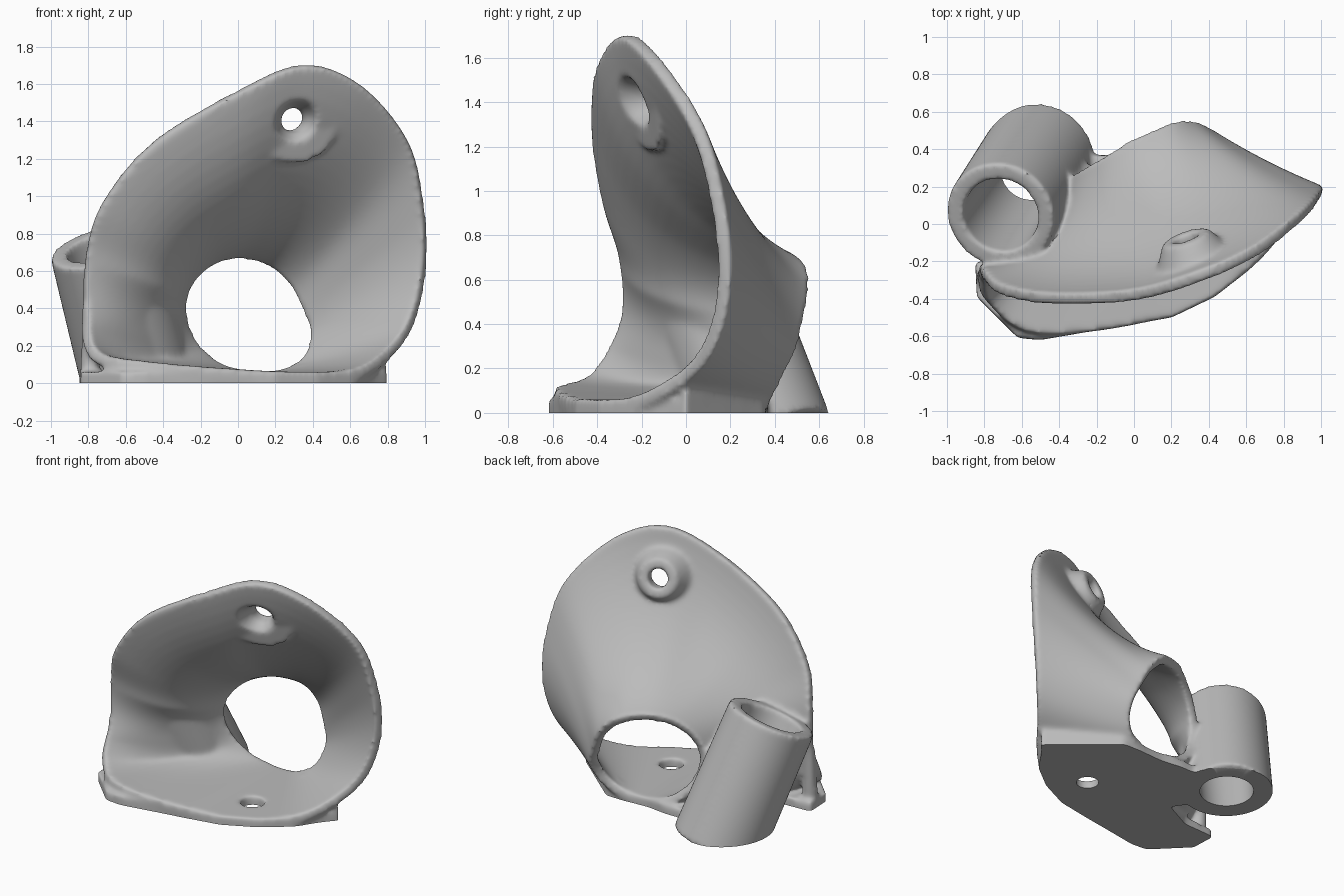
import bpy
import bmesh
from mathutils import Vector, Matrix

if "Cube" in bpy.data.objects:
    bpy.data.objects.remove(bpy.data.objects["Cube"], do_unlink=True)

metal = bpy.data.materials.new("plain grey metal")
metal.use_nodes = True
metal.diffuse_color = (0.5, 0.5, 0.5, 1)
metal.node_tree.nodes["Principled BSDF"].inputs["Base Color"].default_value = (0.5, 0.5, 0.5, 1)


def make_object(name, bm):
    bmesh.ops.recalc_face_normals(bm, faces=bm.faces)
    mesh = bpy.data.meshes.new(name)
    bm.to_mesh(mesh)
    bm.free()
    obj = bpy.data.objects.new(name, mesh)
    bpy.context.collection.objects.link(obj)
    return obj


def modify(obj, kind, **settings):
    """Add one modifier and apply it straight away."""
    modifier = obj.modifiers.new(kind.lower(), kind)
    for key, value in settings.items():
        setattr(modifier, key, value)
    graph = bpy.context.evaluated_depsgraph_get()
    mesh = bpy.data.meshes.new_from_object(obj.evaluated_get(graph))
    obj.modifiers.clear()
    obj.data = mesh


def rod(name, start, end, r_start, r_end):
    """Closed tapered cylinder running between two points."""
    start, end = Vector(start), Vector(end)
    axis = end - start
    turn = axis.to_track_quat('Z', 'Y').to_matrix().to_4x4()
    bm = bmesh.new()
    bmesh.ops.create_cone(bm, cap_ends=True, segments=48, radius1=r_start, radius2=r_end,
                          depth=axis.length,
                          matrix=Matrix.Translation((start + end) / 2) @ turn)
    return make_object(name, bm)


def prism(name, outline, low, high):
    """Extrude a plan outline vertically."""
    bm = bmesh.new()
    face = bm.faces.new([bm.verts.new((x, y, low)) for x, y in outline])
    top = bmesh.ops.extrude_face_region(bm, geom=[face], use_keep_orig=True)["geom"]
    bmesh.ops.translate(bm, vec=(0, 0, high - low),
                        verts=[v for v in top if isinstance(v, bmesh.types.BMVert)])
    return make_object(name, bm)


def closed_spline(points, steps):
    """Smooth closed loop through the points (Catmull-Rom)."""
    pts = [Vector(p) for p in points]
    n = len(pts)
    loop = []
    for i in range(n):
        a, b, c, d = (pts[(i + k) % n] for k in (-1, 0, 1, 2))
        for s in range(steps):
            t = s / steps
            loop.append(b + (c - a) * (t / 2)
                        + (2 * a - 5 * b + 4 * c - d) * (t * t / 2)
                        + (3 * b - a - 3 * c + d) * (t ** 3 / 2))
    return loop


# Flared shell: outer rim and the matching edge of the rear opening
rim = [(.35, -.28, 1.7), (.66, -.14, 1.59), (.91, .05, 1.29), (.99, .14, .95),
       (1, .17, .65), (.95, .13, .38), (.84, .01, .19), (.62, -.24, .045),
       (.2, -.49, .03), (-.5, -.59, .085), (-.78, -.42, .16), (-.82, -.27, .42),
       (-.81, -.27, .7), (-.72, -.35, .97), (-.45, -.4, 1.29), (0, -.38, 1.56)]
opening = [(.08, .48, .68), (.2, .53, .63), (.3, .53, .52), (.36, .5, .39),
           (.4, .47, .28), (.39, .42, .18), (.33, .38, .09), (.22, .36, .04),
           (.08, .35, .03), (-.08, .34, .07), (-.21, .3, .18), (-.29, .26, .32),
           (-.3, .26, .46), (-.24, .3, .58), (-.14, .36, .66), (-.03, .43, .69)]

ROWS = 16
focus = Vector((.05, -.5, .45))
bm = bmesh.new()
strips = []
for outer, inner in zip(closed_spline(rim, 6), closed_spline(opening, 6)):
    run = (inner - outer).normalized()
    mid = (outer + inner) / 2
    inward = focus - mid
    inward -= run * inward.dot(run)
    high = min(1, max(0, (outer.z - .15) / .5))
    bend = high * (.25 + .08 * outer.z) * (1 - .9 * max(0, min(1, outer.x)) ** 3)
    control = mid + inward.normalized() * bend
    if outer.z < .3 and outer.x < .5:
        control.z = min(control.z, .04 + max(0, outer.z - .16))
    strip = []
    for r in range(ROWS + 1):
        t = r / ROWS
        strip.append(bm.verts.new(outer * (1 - t) ** 2 + control * (2 * t * (1 - t))
                                  + inner * t * t))
    strips.append(strip)
for a, b in zip(strips, strips[1:] + strips[:1]):
    for r in range(ROWS):
        bm.faces.new((a[r], b[r], b[r + 1], a[r + 1]))
bracket = make_object("bracket_body", bm)
modify(bracket, 'SOLIDIFY', thickness=.068, offset=0)

# Foot plate, with the low wall and post joining it to the shell
plate = prism("foot_plate", [
    (.8, 0), (.73, -.08), (.61, -.25), (.43, -.39), (.2, -.5), (-.5, -.62), (-.62, -.61),
    (-.84, -.39), (-.85, -.2), (-.6, -.19), (-.38, -.08), (-.5, .1), (-.4, .36),
    (-.1, .37), (.05, .35), (.37, .36)], -.1, .06)
side_wall = prism("side_wall", [(.8, 0), (.38, .36), (.32, .29), (.72, -.06)], -.09, .1)
corner_post = rod("corner_post", (-.785, -.29, -.08), (-.8, -.26, .42), .06, .035)

# Leaning tube and the raised boss around the upper bolt
foot, mouth = Vector((-.53, .32, 0)), Vector((-.715, .045, .735))
lean = mouth - foot
tube = rod("tube", foot - lean * .15, mouth, .305, .295)
boss = rod("upper_boss", (.325, -.21, 1.38), (.275, -.07, 1.42), .22, .13)

# Bore, recess and bolt holes are cut from each light part they pass through
bore = rod("bore_cutter", foot - lean * .3, mouth + lean * .2, .17, .21)
recess = rod("recess_cutter", (.345, -.33, 1.37), (.295, -.13, 1.415), .175, .06)
upper_hole = rod("upper_hole_cutter", (.355, -.33, 1.36), (.24, .05, 1.445), .065, .065)
lower_hole = rod("lower_hole_cutter", (.245, -.185, -.3), (.245, -.185, .2), .076, .076)
for cutter, targets in ((bore, (tube, plate, bracket)),
                        (recess, (boss, bracket)),
                        (upper_hole, (boss, bracket)),
                        (lower_hole, (plate, bracket))):
    cutter.hide_render = True
    for target in targets:
        modify(target, 'BOOLEAN', operation='DIFFERENCE', solver='EXACT', object=cutter)
    bpy.data.objects.remove(cutter, do_unlink=True)

# Fuse the parts into one body with soft fillets
bm = bmesh.new()
for obj in (plate, side_wall, corner_post, tube, boss, bracket):
    bm.from_mesh(obj.data)
    if obj != bracket:
        bpy.data.objects.remove(obj, do_unlink=True)
bm.to_mesh(bracket.data)
bm.free()
modify(bracket, 'REMESH', mode='VOXEL', voxel_size=.015)
modify(bracket, 'SMOOTH', factor=.5, iterations=12)

# Slice the underside flat and cap it
bm = bmesh.new()
bm.from_mesh(bracket.data)
sliced = bmesh.ops.bisect_plane(bm, geom=bm.verts[:] + bm.edges[:] + bm.faces[:],
                                plane_co=(0, 0, 0), plane_no=(0, 0, 1), clear_inner=True)
border = [e for e in sliced["geom_cut"] if isinstance(e, bmesh.types.BMEdge)]
bmesh.ops.triangle_fill(bm, edges=border, use_beauty=True, normal=(0, 0, -1))
bmesh.ops.recalc_face_normals(bm, faces=bm.faces)
for face in bm.faces:
    face.material_index = 0
bm.to_mesh(bracket.data)
bm.free()

bracket.data.materials.clear()
bracket.data.materials.append(metal)
bpy.context.view_layer.objects.active = bracket
bracket.select_set(True)
bpy.ops.object.shade_smooth_by_angle(angle=.9)
